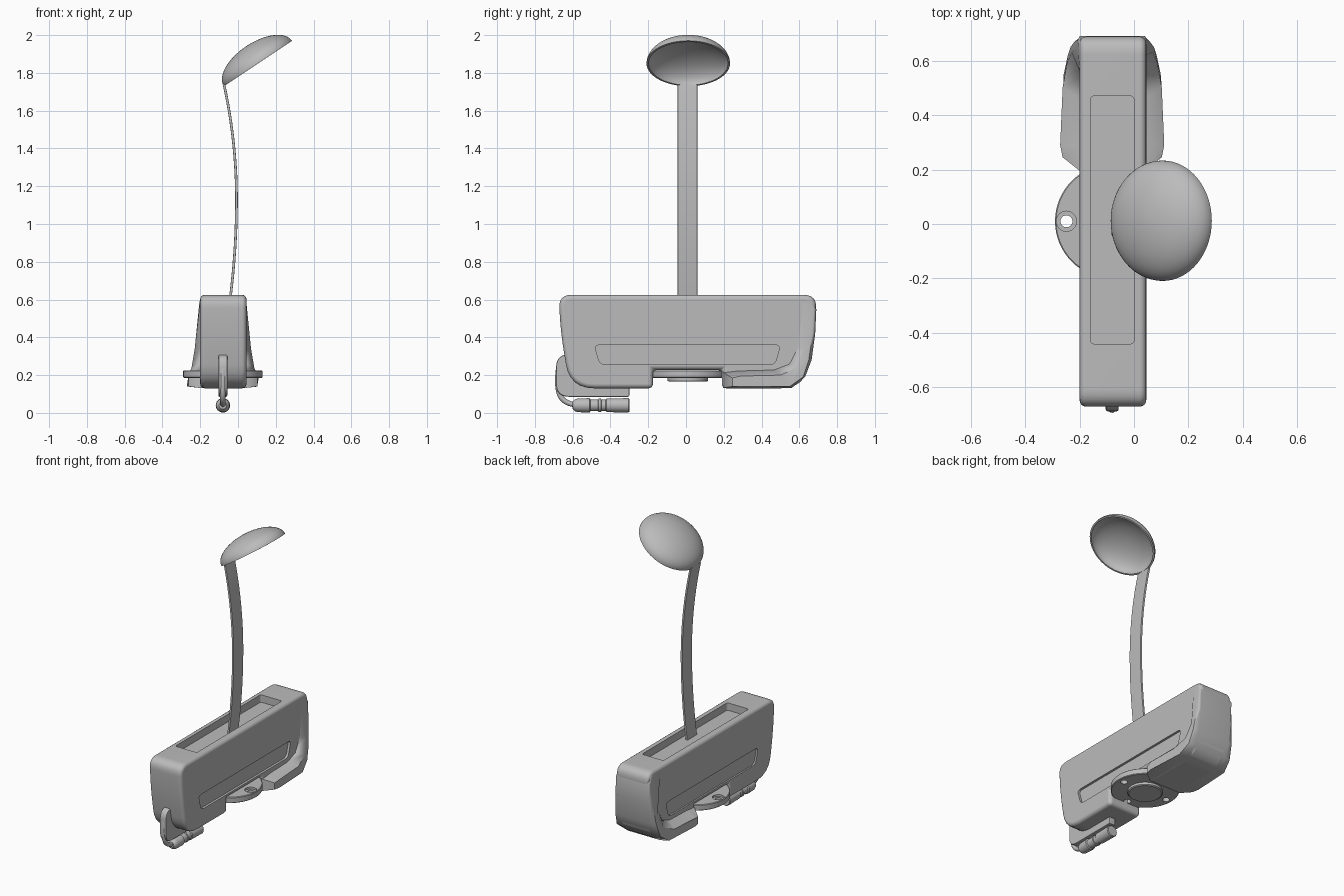
import bpy, bmesh, math
from mathutils import Vector, Matrix

if "Cube" in bpy.data.objects:
    bpy.data.objects.remove(bpy.data.objects["Cube"], do_unlink=True)

CX, CY = -0.08, 0.01          # centre line of the housing, centre of the mount
GREY = (0.5, 0.5, 0.5, 1)
mat = bpy.data.materials.new("plain grey")
mat.use_nodes = True
mat.diffuse_color = GREY
mat.node_tree.nodes["Principled BSDF"].inputs["Base Color"].default_value = GREY


def make(name, bm):
    bmesh.ops.recalc_face_normals(bm, faces=bm.faces[:])
    me = bpy.data.meshes.new(name)
    bm.to_mesh(me)
    bm.free()
    me.materials.append(mat)
    ob = bpy.data.objects.new(name, me)
    bpy.context.collection.objects.link(ob)
    return ob


def loft(name, rings, closed=True):
    """Skin a list of equal rings of points, with end caps."""
    bm = bmesh.new()
    vs = [[bm.verts.new(p) for p in r] for r in rings]
    n = len(vs[0])
    for a, b in zip(vs, vs[1:]):
        for i in range(n):
            j = (i + 1) % n
            bm.faces.new((a[i], a[j], b[j], b[i]))
    if closed:
        bm.faces.new(vs[0])
        bm.faces.new(vs[-1])
    return make(name, bm)


def prism_x(name, pts, x0, x1):
    return loft(name, [[(x, y, z) for y, z in pts] for x in (x0, x1)])


def turned(name, profile, origin, axis="Z", seg=48):
    """Solid of revolution; profile is (distance along axis, radius)."""
    rings = []
    for d, r in profile:
        ring = []
        for i in range(seg):
            a = 2 * math.pi * i / seg
            u, v = r * math.cos(a), r * math.sin(a)
            p = (u, v, d) if axis == "Z" else (u, d, v)
            ring.append(Vector(p) + Vector(origin))
        rings.append(ring)
    return loft(name, rings)


def rounded(pts):
    """Round polygon corners; each point is (a, b, radius)."""
    out = []
    for i, (a, b, r) in enumerate(pts):
        p = Vector((a, b))
        if not r:
            out.append(p)
            continue
        d0 = (Vector(pts[i - 1][:2]) - p).normalized() * r
        d1 = (Vector(pts[(i + 1) % len(pts)][:2]) - p).normalized() * r
        for k in range(7):
            t = k / 6
            out.append(p + d0 * (1 - t) ** 2 + d1 * t ** 2)
    return out


def apply(ob, kind, **kw):
    m = ob.modifiers.new(kind, kind)
    for k, v in kw.items():
        setattr(m, k, v)
    bpy.context.view_layer.objects.active = ob
    bpy.ops.object.modifier_apply(modifier=m.name)


def bevel(ob, width, seg=3, angle=40):
    apply(ob, "BEVEL", width=width, segments=seg, limit_method="ANGLE",
          angle_limit=math.radians(angle), use_clamp_overlap=False)


def cut(ob, cutter):
    apply(ob, "BOOLEAN", operation="DIFFERENCE", solver="EXACT", object=cutter)
    bpy.data.objects.remove(cutter, do_unlink=True)


def smooth(ob, angle=35):
    bpy.ops.object.select_all(action="DESELECT")
    ob.select_set(True)
    bpy.context.view_layer.objects.active = ob
    bpy.ops.object.shade_smooth_by_angle(angle=math.radians(angle))
    apply(ob, "WEIGHTED_NORMAL", keep_sharp=True)


# Housing: rounded side profile with a slot underneath for the mount
side = rounded([(-0.675, 0.625, 0.07), (-0.662, 0.42, 0.09), (-0.615, 0.13, 0.13),
                (-0.175, 0.13, 0), (-0.175, 0.228, 0), (0.19, 0.228, 0),
                (0.19, 0.13, 0), (0.63, 0.13, 0.13), (0.682, 0.42, 0.09),
                (0.692, 0.625, 0.07)])
housing = prism_x("housing", side, -0.2, 0.045)
bevel(housing, 0.024, 4, 50)

# Tray sunk in the top, and a long grip panel sunk in each side
tray = [(-0.16, -0.44, 0.015), (0, -0.44, 0.015), (0, 0.47, 0.015), (-0.16, 0.47, 0.015)]
tray = rounded(tray)
cut(housing, loft("tray_cutter", [[(x, y, z) for x, y in tray] for z in (0.575, 0.7)]))
panel = rounded([(-0.485, 0.36, 0.03), (-0.455, 0.255, 0.03),
                 (0.47, 0.255, 0.03), (0.50, 0.36, 0.03)])
for s in (-1, 1):
    x = CX + s * 0.1225
    cut(housing, prism_x("panel_cutter", panel, x - 0.013, x + 0.013))
smooth(housing)

# Rear flare: L-shaped wing down the back and along the foot.
# Each row: y, z at the housing, y, z at the outer face, half width there
flare = [(0.56, 0.60, 0.62, 0.59, 0.124), (0.66, 0.60, 0.65, 0.59, 0.124),
         (0.690, 0.55, 0.675, 0.55, 0.127), (0.684, 0.42, 0.67, 0.42, 0.138),
         (0.665, 0.28, 0.65, 0.28, 0.153), (0.63, 0.19, 0.62, 0.19, 0.163),
         (0.56, 0.132, 0.55, 0.14, 0.178), (0.28, 0.132, 0.29, 0.14, 0.191),
         (0.195, 0.132, 0.245, 0.14, 0.182), (0.195, 0.215, 0.245, 0.185, 0.182),
         (0.28, 0.225, 0.29, 0.195, 0.191), (0.46, 0.23, 0.50, 0.20, 0.182),
         (0.54, 0.26, 0.59, 0.24, 0.166), (0.585, 0.35, 0.63, 0.34, 0.149)]
wing = loft("rear_flare", [
    [(CX - r[4], r[2], r[3]) for r in flare],
    [(CX - 0.119, r[0], r[1]) for r in flare],
    [(CX + 0.119, r[0], r[1]) for r in flare],
    [(CX + r[4], r[2], r[3]) for r in flare]])
smooth(wing, 50)

# Round mounting plate with countersunk screw holes, and its hub
plate = turned("mount_plate", [(0.185, 0.206), (0.189, 0.21), (0.221, 0.21), (0.225, 0.206)],
               (CX, CY, 0), seg=64)
for i in range(4):
    a = i * math.pi / 2
    o = (CX + 0.168 * math.cos(a), CY + 0.168 * math.sin(a), 0)
    cut(plate, turned("hole_cutter", [(0.1, 0.022), (0.212, 0.022), (0.212, 0.037), (0.3, 0.037)],
                      o, seg=24))
smooth(plate)
hub = turned("mount_hub", [(0.165, 0.1), (0.17, 0.107), (0.2, 0.107)], (CX, CY, 0))
smooth(hub)

# Curved flat stem
left, right = [], []
for i in range(25):
    z = 0.574 + (1.745 - 0.574) * i / 24
    k = 0.121 if z < 1.13 else 0.178
    x = -0.008 - k * (z - 1.13) ** 2
    left.append((x - 0.007, z))
    right.append((x + 0.007, z))
strip = left + right[::-1]
stem = loft("stem", [[(x, y, z) for x, z in strip] for y in (CY - 0.054, CY + 0.05)])
bevel(stem, 0.003, 2)
smooth(stem)

# Tilted hollow dome
bm = bmesh.new()
bmesh.ops.create_uvsphere(bm, u_segments=64, v_segments=32, radius=1)
bmesh.ops.delete(bm, geom=[v for v in bm.verts if v.co.z < -1e-4], context="VERTS")
bm.transform(Matrix.Translation((0.105, 0.012, 1.85))
             @ Matrix.Rotation(math.radians(-33.7), 4, "Y")
             @ Matrix.Diagonal((0.217, 0.221, 0.11, 1)))
dome = make("dome", bm)
dome.data.update()
up = max(dome.data.polygons, key=lambda f: f.center.z)
apply(dome, "SOLIDIFY", thickness=0.011, offset=-1 if up.normal.z > 0 else 1)
smooth(dome)

# Cable guard fin under the front end
fin = prism_x("cable_guard", rounded([(-0.688, 0.31, 0.07), (-0.688, 0.085, 0.07),
                                      (-0.30, 0.085, 0), (-0.30, 0.16, 0), (-0.58, 0.31, 0)]),
              CX - 0.024, CX + 0.024)
bevel(fin, 0.008, 2, 50)
smooth(fin)

# Cable running round the guard to the connector
curve = bpy.data.curves.new("cable", "CURVE")
curve.dimensions = "3D"
curve.bevel_depth = 0.014
curve.bevel_resolution = 4
sp = curve.splines.new("NURBS")
path = [(-0.62, 0.3), (-0.665, 0.285), (-0.68, 0.22), (-0.68, 0.13), (-0.665, 0.075),
        (-0.62, 0.045), (-0.57, 0.042)]
sp.points.add(len(path) - 1)
for p, (y, z) in zip(sp.points, path):
    p.co = (CX, y, z, 1)
sp.use_endpoint_u = True
sp.order_u = 4
curve.materials.append(mat)
cable = bpy.data.objects.new("cable", curve)
bpy.context.collection.objects.link(cable)

# Stepped plug and socket
plug = turned("connector", [(-0.60, 0.02), (-0.59, 0.03), (-0.575, 0.036), (-0.51, 0.038),
                            (-0.505, 0.031), (-0.465, 0.031), (-0.463, 0.035), (-0.45, 0.035),
                            (-0.448, 0.030), (-0.425, 0.030), (-0.42, 0.036), (-0.305, 0.038),
                            (-0.30, 0.034)], (CX, 0, 0.04), "Y", 24)
smooth(plug)
